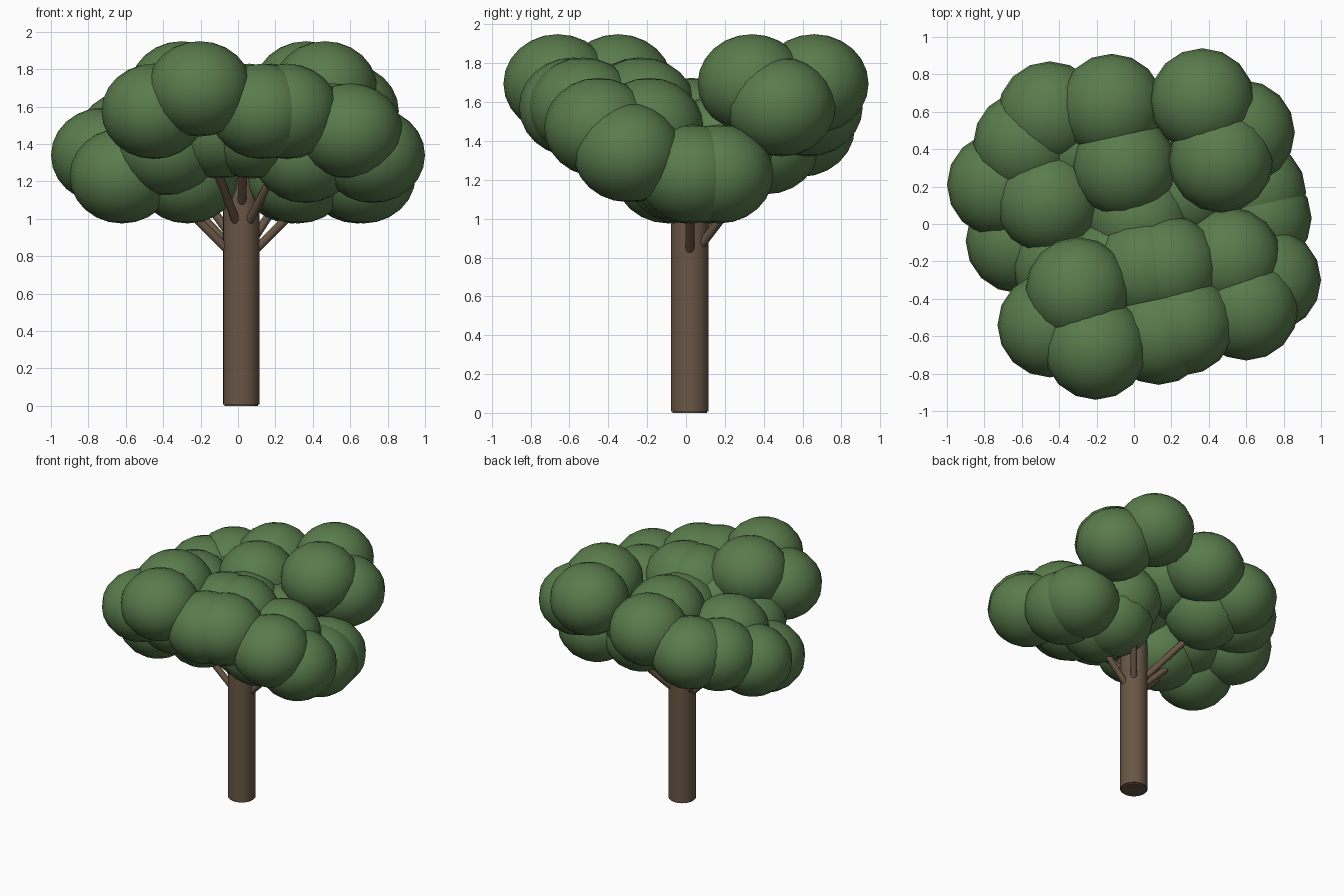
import bpy
import bmesh
import math
from mathutils import Vector, Matrix

cube = bpy.data.objects.get("Cube")
if cube:
    bpy.data.objects.remove(cube, do_unlink=True)


def make_material(name, rgb):
    mat = bpy.data.materials.new(name)
    mat.use_nodes = True
    mat.diffuse_color = (*rgb, 1)
    bsdf = mat.node_tree.nodes["Principled BSDF"]
    bsdf.inputs["Base Color"].default_value = (*rgb, 1)
    bsdf.inputs["Roughness"].default_value = 0.9
    return mat


def finish(bm, name, mat):
    mesh = bpy.data.meshes.new(name)
    bm.to_mesh(mesh)
    bm.free()
    mesh.materials.append(mat)
    obj = bpy.data.objects.new(name, mesh)
    bpy.context.collection.objects.link(obj)
    bpy.ops.object.select_all(action="DESELECT")
    obj.select_set(True)
    bpy.context.view_layer.objects.active = obj
    bpy.ops.object.shade_smooth_by_angle(angle=math.radians(40))
    return obj


def add_rod(bm, start, end, radius, sides):
    # capped cylinder between two points
    axis = end - start
    turn = axis.to_track_quat("Z", "Y").to_matrix().to_4x4()
    place = Matrix.Translation((start + end) / 2) @ turn
    bmesh.ops.create_cone(bm, cap_ends=True, segments=sides, radius1=radius,
                          radius2=radius, depth=axis.length, matrix=place)


bark = make_material("bark brown", (0.14, 0.093, 0.06))
leaf = make_material("leaf green", (0.1, 0.2, 0.072))

# Foliage tiers: height -> (x, y) of each puff
TIERS = {
    1.23: [(-.62, -.09), (.64, .17), (.67, .03), (-.27, -.03), (.29, .12), (.32, .0)],
    1.34: [(.72, -.3), (-.72, .21), (.36, -.25), (-.4, .1)],
    1.38: [(-.3, .41), (.25, .17), (-.37, -.22)],
    1.43: [(-.58, .43)],
    1.47: [(.6, -.45), (-.45, .59), (.51, -.19), (-.46, .12), (.08, -.3),
           (-.1, -.25), (.03, .03)],
    1.575: [(-.45, -.54), (.13, -.58), (.26, -.53), (.58, .49), (-.12, .63),
            (.06, -.24), (.18, -.23), (-.05, .31)],
    1.695: [(-.205, -.66), (.365, .66), (-.3, -.35), (.465, .34)],
}
PUFF_WIDTH = 0.28
PUFF_FLATTEN = 0.91
TRUNK = Vector((.018, .02, 0))

# Trunk with a slightly softened rim
bm = bmesh.new()
add_rod(bm, TRUNK, TRUNK + Vector((0, 0, 1.3)), 0.097, 32)
rims = [e for e in bm.edges if abs(e.verts[0].co.z - e.verts[1].co.z) < 0.01]
bmesh.ops.bevel(bm, geom=rims, offset=0.008, segments=2, affect="EDGES")
finish(bm, "trunk", bark)

# Branches: compass angle and height where each leaves the trunk
BRANCHES = [(0, .83), (50, .86), (135, .9), (162, .86), (186, .83),
            (248, .98), (272, 1.08), (302, .98)]
bm = bmesh.new()
for angle, height in BRANCHES:
    out = Matrix.Rotation(math.radians(angle), 3, "Z") @ Vector((1, 0, 0))
    base = TRUNK + out * 0.07 + Vector((0, 0, height))
    add_rod(bm, base, base + out * 0.38 + Vector((0, 0, 0.38)), 0.023, 12)
finish(bm, "branches", bark)

# Slightly flattened foliage puffs
bm = bmesh.new()
for z, puffs in TIERS.items():
    for x, y in puffs:
        place = Matrix.Translation((x, y, z)) @ Matrix.Diagonal((1, 1, PUFF_FLATTEN, 1))
        bmesh.ops.create_uvsphere(bm, u_segments=16, v_segments=12,
                                  radius=PUFF_WIDTH, matrix=place)
finish(bm, "foliage", leaf)
